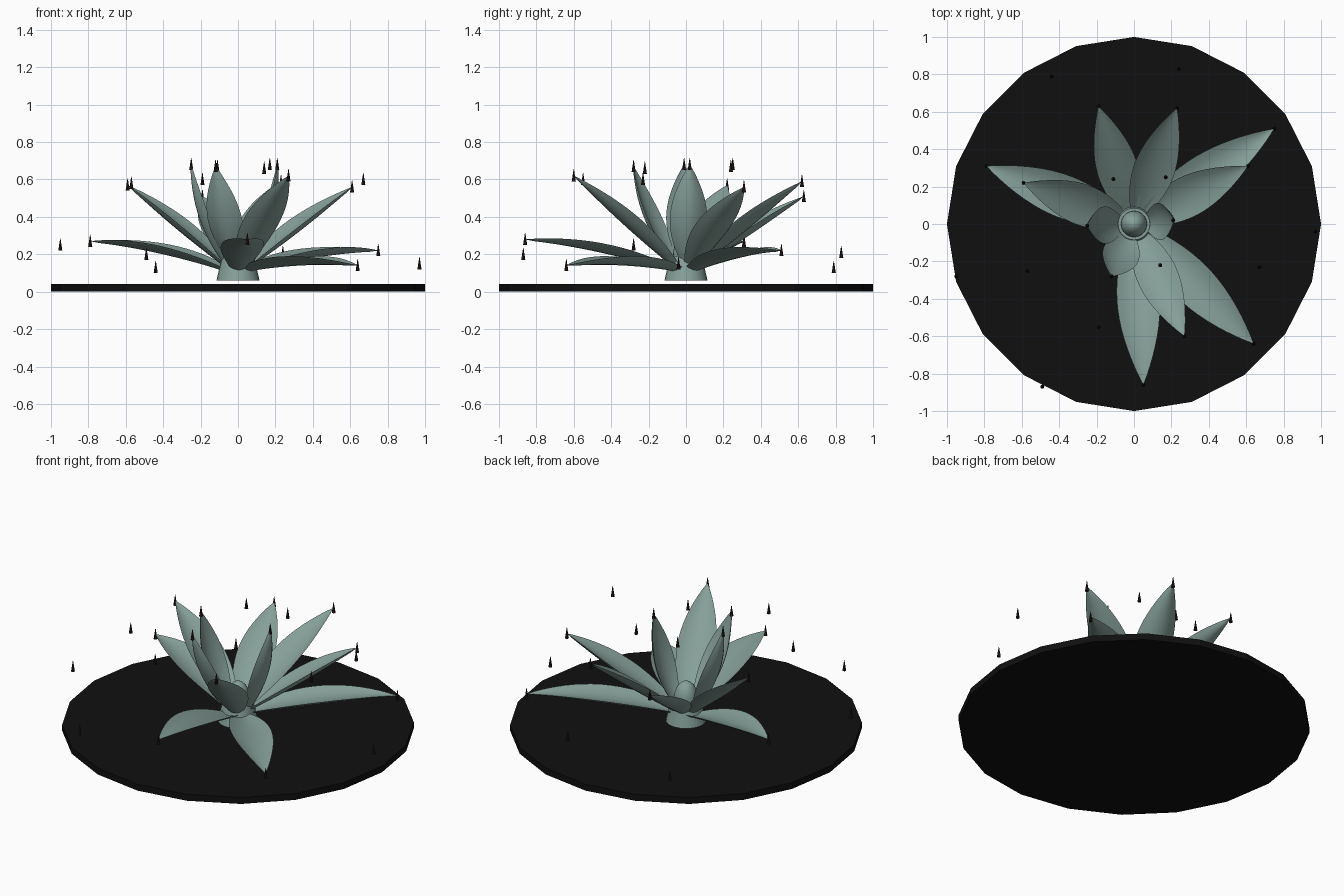
import bpy, bmesh, math
from mathutils import Vector

if "Cube" in bpy.data.objects:
    bpy.data.objects.remove(bpy.data.objects["Cube"])


def material(name, rgb):
    m = bpy.data.materials.new(name)
    m.diffuse_color = (*rgb, 1)
    m.use_nodes = True
    m.node_tree.nodes["Principled BSDF"].inputs["Base Color"].default_value = m.diffuse_color
    return m


SAGE = material("sage_green", (0.24, 0.35, 0.32))
BLACK = material("soil_black", (0.005, 0.005, 0.005))
BROWN = material("thorn_brown", (0.02, 0.011, 0.007))


def finish(name, bm, mat, smooth=True):
    bmesh.ops.recalc_face_normals(bm, faces=bm.faces)
    me = bpy.data.meshes.new(name)
    bm.to_mesh(me)
    bm.free()
    me.materials.append(mat)
    for p in me.polygons:
        p.use_smooth = smooth
    ob = bpy.data.objects.new(name, me)
    bpy.context.collection.objects.link(ob)
    if smooth:
        bpy.context.view_layer.objects.active = ob
        ob.select_set(True)
        bpy.ops.object.shade_smooth_by_angle(angle=math.radians(40))
        ob.select_set(False)
    return ob


def cone(name, mat, r1, r2, z0, z1, sides, x=0, y=0, smooth=True):
    bm = bmesh.new()
    bmesh.ops.create_cone(bm, cap_ends=True, segments=sides, radius1=r1,
                          radius2=r2, depth=z1 - z0)
    bmesh.ops.translate(bm, verts=bm.verts, vec=(x, y, (z0 + z1) / 2))
    return finish(name, bm, mat, smooth)


def leaf(name, tip, base_z, bulge, half_w, thick=0.014, rows=16, cols=8):
    """Channelled blade, closed lens section, arched from the core to its tip."""
    tip = Vector(tip)
    out = Vector((tip.x, tip.y, 0)).normalized()
    side = Vector((-out.y, out.x, 0))
    start = out * 0.07 + Vector((0, 0, base_z))
    chord = tip - start
    up = side.cross(chord).normalized()
    if up.z < 0:
        up = -up
    ctrl = (start + tip) / 2 + up * bulge * 2
    bm = bmesh.new()
    rings = []
    for i in range(rows):
        t = i / rows
        p = start * (1 - t) ** 2 + ctrl * 2 * t * (1 - t) + tip * t * t
        d = (ctrl - start) * (1 - t) + (tip - ctrl) * t
        n = d.cross(side).normalized()
        if n.dot(up) < 0:
            n = -n
        w = math.sin(math.pi * (0.12 + 0.88 * t)) ** 0.9
        top, low = [], []
        for j in range(cols + 1):
            s = 2 * j / cols - 1
            lift = 0.032 * w * (s * s - 0.6)
            q = p + side * s * w * half_w + n * lift
            top.append(bm.verts.new(q))
            if 0 < j < cols:
                low.append(bm.verts.new(q - n * thick * (0.3 + w) * (1 - s * s)))
        rings.append(top + low[::-1])
    end = bm.verts.new(tip)
    k = len(rings[0])
    for a, b in zip(rings, rings[1:]):
        for j in range(k):
            bm.faces.new((a[j], a[(j + 1) % k], b[(j + 1) % k], b[j]))
    for j in range(k):
        bm.faces.new((rings[-1][j], rings[-1][(j + 1) % k], end))
    bm.faces.new(rings[0])
    return finish(name, bm, SAGE)


# Ground disc
cone("ground_disc", BLACK, 1, 1, 0, 0.04, 20, smooth=False)

# Core stem and central bud
cone("core_stem", SAGE, 0.115, 0.085, 0.06, 0.19, 24)
bm = bmesh.new()
bmesh.ops.create_uvsphere(bm, u_segments=20, v_segments=14, radius=1)
for v in bm.verts:
    v.co = (v.co.x * 0.07, v.co.y * 0.07, 0.19 + v.co.z * 0.115)
finish("central_bud", bm, SAGE)

# Three whorls of leaves: tips, base height, arch, half width
whorls = {
    "outer_leaf": ([(-0.79, 0.31, 0.27), (0.75, 0.51, 0.22),
                    (0.64, -0.64, 0.14), (0.05, -0.86, 0.28)], 0.125, 0.045, 0.115),
    "middle_leaf": ([(-0.59, 0.22, 0.57), (-0.19, 0.63, 0.51), (0.23, 0.62, 0.59),
                     (0.61, 0.31, 0.56), (0.27, -0.60, 0.62)], 0.15, 0.02, 0.11),
    "inner_leaf": ([(-0.12, -0.28, 0.67), (0.21, 0.02, 0.68),
                    (-0.25, -0.01, 0.68)], 0.17, -0.018, 0.1),
}
thorns = []
for name, (tips, base_z, bulge, half_w) in whorls.items():
    for i, tip in enumerate(tips):
        leaf(f"{name}_{i + 1}", tip, base_z, bulge, half_w)
        thorns.append(tip)

# Thorns: one on every leaf tip, plus the free ones around the plant
thorns += [(-0.44, 0.79, 0.13), (0.24, 0.83, 0.21), (-0.11, 0.24, 0.67),
           (0.17, 0.25, 0.68), (0.14, -0.22, 0.66), (-0.57, -0.25, 0.58),
           (0.67, -0.23, 0.60), (-0.19, -0.55, 0.60), (-0.49, -0.87, 0.20),
           (0.97, -0.04, 0.15), (-0.95, -0.28, 0.25)]
for i, (x, y, z) in enumerate(thorns):
    cone(f"thorn_{i + 1}", BROWN, 0.011, 0.001, z - 0.03, z + 0.035, 8, x, y)
